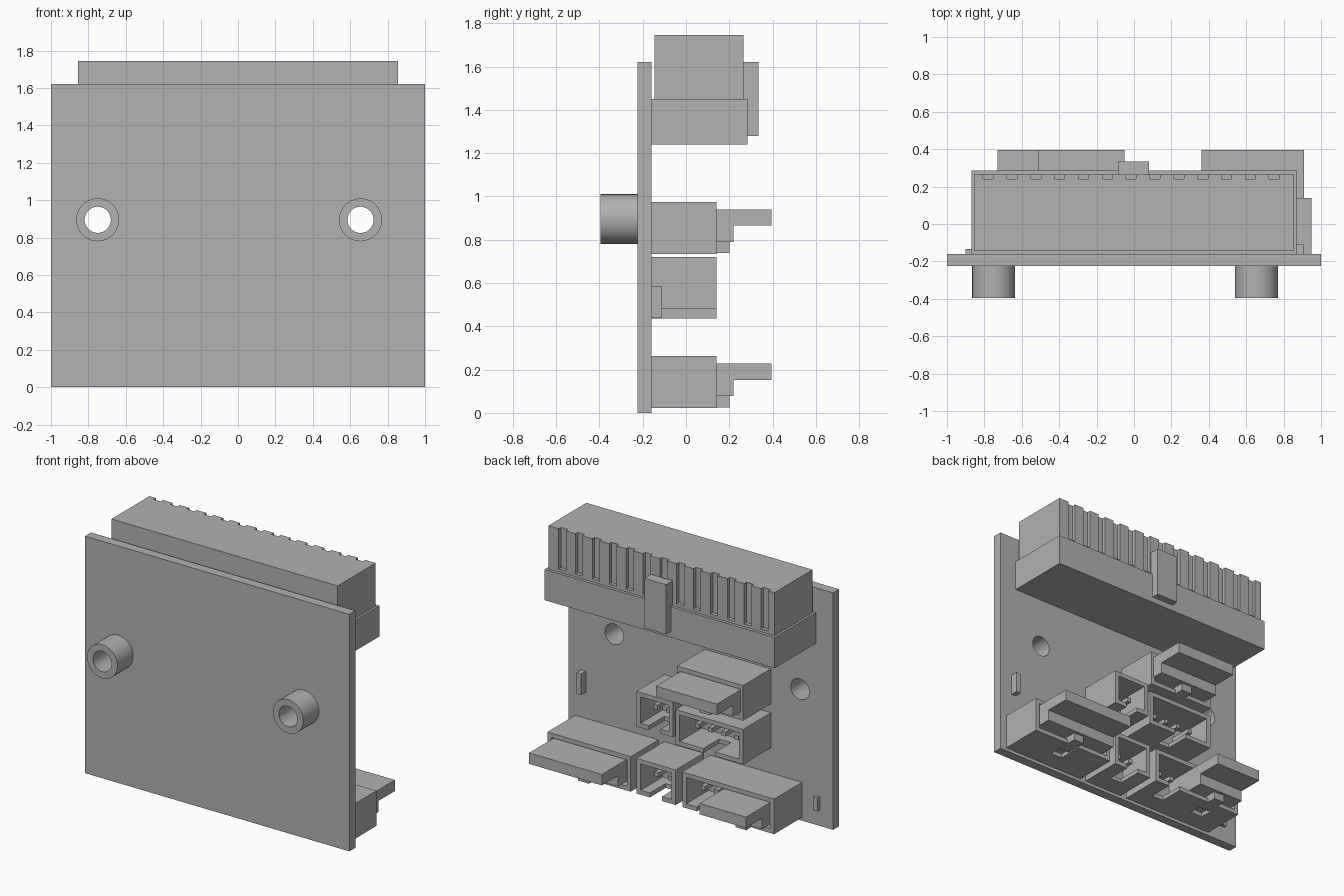
import bpy
import bmesh
import math
from mathutils import Matrix, Vector

if "Cube" in bpy.data.objects:
    bpy.data.objects.remove(bpy.data.objects["Cube"], do_unlink=True)

gray = bpy.data.materials.new("plain_gray")
gray.use_nodes = True
GRAY = (0.445, 0.445, 0.445, 1)
gray.diffuse_color = GRAY
gray.node_tree.nodes["Principled BSDF"].inputs["Base Color"].default_value = GRAY


def finish(name, bm):
    mesh = bpy.data.meshes.new(name)
    bm.to_mesh(mesh)
    bm.free()
    mesh.materials.append(gray)
    obj = bpy.data.objects.new(name, mesh)
    bpy.context.collection.objects.link(obj)
    return obj


def box(name, x, y, z):
    """Box from (min, max) pairs."""
    bm = bmesh.new()
    lo, hi = Vector((x[0], y[0], z[0])), Vector((x[1], y[1], z[1]))
    matrix = Matrix.Translation((lo + hi) / 2) @ Matrix.Diagonal((*(hi - lo), 1))
    bmesh.ops.create_cube(bm, size=1, matrix=matrix)
    return finish(name, bm)


def rod(name, x, z, y, radius):
    """Cylinder lying along y."""
    bm = bmesh.new()
    matrix = Matrix.Translation((x, sum(y) / 2, z)) @ Matrix.Rotation(math.pi / 2, 4, "X")
    bmesh.ops.create_cone(bm, cap_ends=True, segments=48, radius1=radius,
                          radius2=radius, depth=y[1] - y[0], matrix=matrix)
    return finish(name, bm)


def activate(obj):
    bpy.ops.object.select_all(action="DESELECT")
    obj.select_set(True)
    bpy.context.view_layer.objects.active = obj


def cut(obj, cutter):
    """Subtract the cutter and discard it."""
    mod = obj.modifiers.new("cut", "BOOLEAN")
    mod.operation = "DIFFERENCE"
    mod.solver = "EXACT"
    mod.object = cutter
    activate(obj)
    bpy.ops.object.modifier_apply(modifier=mod.name)
    bpy.data.objects.remove(cutter, do_unlink=True)


BACK = -0.16    # rear face of the board
MOUTH = 0.14    # open end of the sockets
FLOOR = -0.10   # bottom of the socket recess
WALL = 0.03

# Circuit board with two mounting spacers
board = box("circuit_board", (-1, 1), (-0.225, BACK), (0, 1.62))
for side, x in (("right", -0.75), ("left", 0.655)):
    spacer = rod(side + "_spacer", x, 0.895, (-0.395, -0.225), 0.115)
    for part in (board, spacer):
        cut(part, rod("hole_cutter", x, 0.895, (-0.5, 0), 0.07))
    activate(spacer)
    bpy.ops.object.shade_smooth_by_angle()

# Large header: base, ribbed plug and latch
box("header_base", (-0.87, 0.87), (BACK, 0.285), (1.24, 1.45))
plug = box("header_plug", (-0.855, 0.855), (-0.145, 0.265), (1.45, 1.745))
for i in range(13):
    x = -0.015 + (i - 6) * 0.1275
    cut(plug, box("groove_cutter", (x - 0.027, x + 0.027), (0.24, 0.3), (1.47, 1.8)))
box("header_latch", (-0.085, 0.08), (0.265, 0.335), (1.28, 1.62))


def socket(name, x, z, slots, pins):
    """Open housing with key slots in its lower wall and contact pins."""
    body = box(name, x, (BACK, MOUTH), (z, z + 0.24))
    cut(body, box("recess_cutter", (x[0] + WALL, x[1] - WALL), (FLOOR, 0.3),
                  (z + WALL, z + 0.24 - WALL)))
    for s in slots:
        cut(body, box("slot_cutter", (s - 0.045, s + 0.045), (-0.03, 0.3),
                      (z - 0.1, z + 0.1)))
    for p in pins:
        box(name + "_pin", (p - 0.015, p + 0.015), (FLOOR, 0.06), (z + 0.11, z + 0.14))


def mating_plug(name, x, z):
    """Stepped plug filling a socket, with a key in the slot."""
    mid = sum(x) / 2
    box(name + "_tab", x, (FLOOR, 0.395), (z + 0.13, z + 0.205))
    box(name + "_body", x, (FLOOR, 0.22), (z + 0.055, z + 0.13))
    box(name + "_key", (mid - 0.04, mid + 0.04), (0.05, 0.2), (z + 0.004, z + 0.055))


# Upper socket with its plug
socket("upper_socket", (-0.53, -0.03), 0.735, [-0.28], [])
mating_plug("upper_plug", (-0.51, -0.05), 0.735)

# Middle sockets
socket("middle_small_socket", (0, 0.276), 0.48, [0.138], [0.09, 0.19])
socket("middle_wide_socket", (-0.53, -0.02), 0.435, [-0.275],
       [-0.275 + (i - 1.5) * 0.1 for i in range(4)])

# Lower sockets
socket("lower_left_socket", (0.32, 0.95), 0.022, [0.635], [])
mating_plug("lower_left_plug", (0.36, 0.91), 0.022)
socket("lower_small_socket", (-0.02, 0.276), 0.022, [0.13], [0.08, 0.18])
socket("lower_right_socket", (-0.765, -0.07), 0.022, [-0.225, -0.555], [-0.17, -0.27])
mating_plug("lower_right_plug", (-0.73, -0.38), 0.022)

# Small surface chips
box("left_chip", (0.87, 0.905), (BACK, -0.11), (0.44, 0.585))
box("right_chip", (-0.9, -0.865), (BACK, -0.135), (0.11, 0.2))
